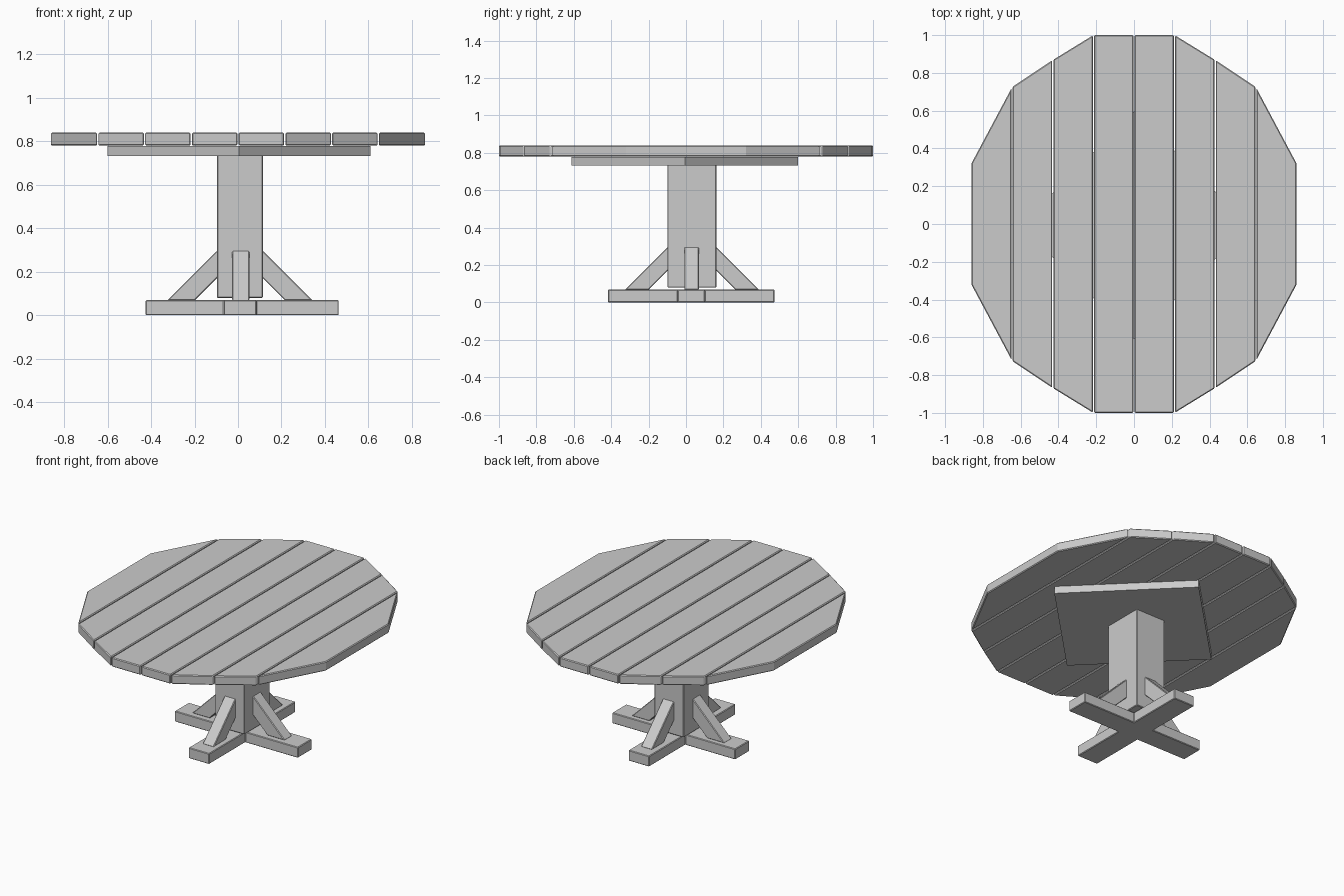
import bpy, bmesh
from mathutils import Vector

if "Cube" in bpy.data.objects:
    bpy.data.objects.remove(bpy.data.objects["Cube"])


def prism(name, points, depth, bevel=0.0):
    """Extrude a flat 3D polygon along the vector depth, with an optional small bevel."""
    bm = bmesh.new()
    face = bm.faces.new([bm.verts.new(p) for p in points])
    new = bmesh.ops.extrude_face_region(bm, geom=[face])["geom"]
    verts = [g for g in new if isinstance(g, bmesh.types.BMVert)]
    bmesh.ops.translate(bm, verts=verts, vec=Vector(depth))
    bmesh.ops.recalc_face_normals(bm, faces=bm.faces)
    mesh = bpy.data.meshes.new(name)
    bm.to_mesh(mesh)
    bm.free()
    obj = bpy.data.objects.new(name, mesh)
    bpy.context.collection.objects.link(obj)
    if bevel:
        mod = obj.modifiers.new("edge_softening", 'BEVEL')
        mod.width = bevel
        mod.segments = 1
    return obj


def flat(pts, z):
    return [(x, y, z) for x, y in pts]


# Table top: eight planks clipped to a twelve-sided outline
outline = [(0, 1.0), (0.215, 1.0), (0.43, 0.868), (0.645, 0.725), (0.86, 0.322)]
gap = 0.003
for side in (-1, 1):
    for i in range(4):
        (xa, ya), (xb, yb) = outline[i], outline[i + 1]
        slope = (yb - ya) / (xb - xa)
        x0 = xa + gap
        x1 = xb - (gap if i < 3 else 0)
        y0, y1 = ya + slope * (x0 - xa), ya + slope * (x1 - xa)
        pts = [(side * x0, -y0), (side * x1, -y1), (side * x1, y1), (side * x0, y0)]
        label = "right" if side > 0 else "left"
        prism(f"plank_{label}_{i + 1}", flat(pts, 0.78), (0, 0, 0.06), 0.005)

# Diamond support plate under the planks
cx, cy, r = 0.004, -0.006, 0.605
prism("support_plate", flat([(cx + r, cy), (cx, cy + r), (cx - r, cy), (cx, cy - r)], 0.732),
      (0, 0, 0.047))

# Central post
px0, px1, py0, py1 = -0.097, 0.115, -0.099, 0.163
prism("post", flat([(px0, py0), (px1, py0), (px1, py1), (px0, py1)], 0.08),
      (0, 0, 0.697), 0.004)

# Cross-shaped foot
X0, X1, Y0, Y1 = -0.425, 0.463, -0.417, 0.473
a0, a1, b0, b1 = -0.065, 0.084, -0.045, 0.100
cross = [(a0, Y0), (a1, Y0), (a1, b0), (X1, b0), (X1, b1), (a1, b1),
         (a1, Y1), (a0, Y1), (a0, b1), (X0, b1), (X0, b0), (a0, b0)]
prism("cross_foot", flat(cross, 0.0), (0, 0, 0.069), 0.004)

# Four diagonal braces from foot to post: (name, axis, post face, outward direction)
for name, axis, start, d in (("left", 0, px0, -1), ("right", 0, px1, 1),
                             ("front", 1, py0, -1), ("back", 1, py1, 1)):
    profile = [(0.228, 0.068), (0.0, 0.296), (-0.012, 0.296),
               (-0.012, 0.182), (0.0, 0.17), (0.102, 0.068)]
    if axis == 0:
        pts = [(start + d * u, -0.009, z) for u, z in profile]
        depth = (0, 0.078, 0)
    else:
        pts = [(-0.027, start + d * u, z) for u, z in profile]
        depth = (0.079, 0, 0)
    prism(f"{name}_brace", pts, depth, 0.004)
